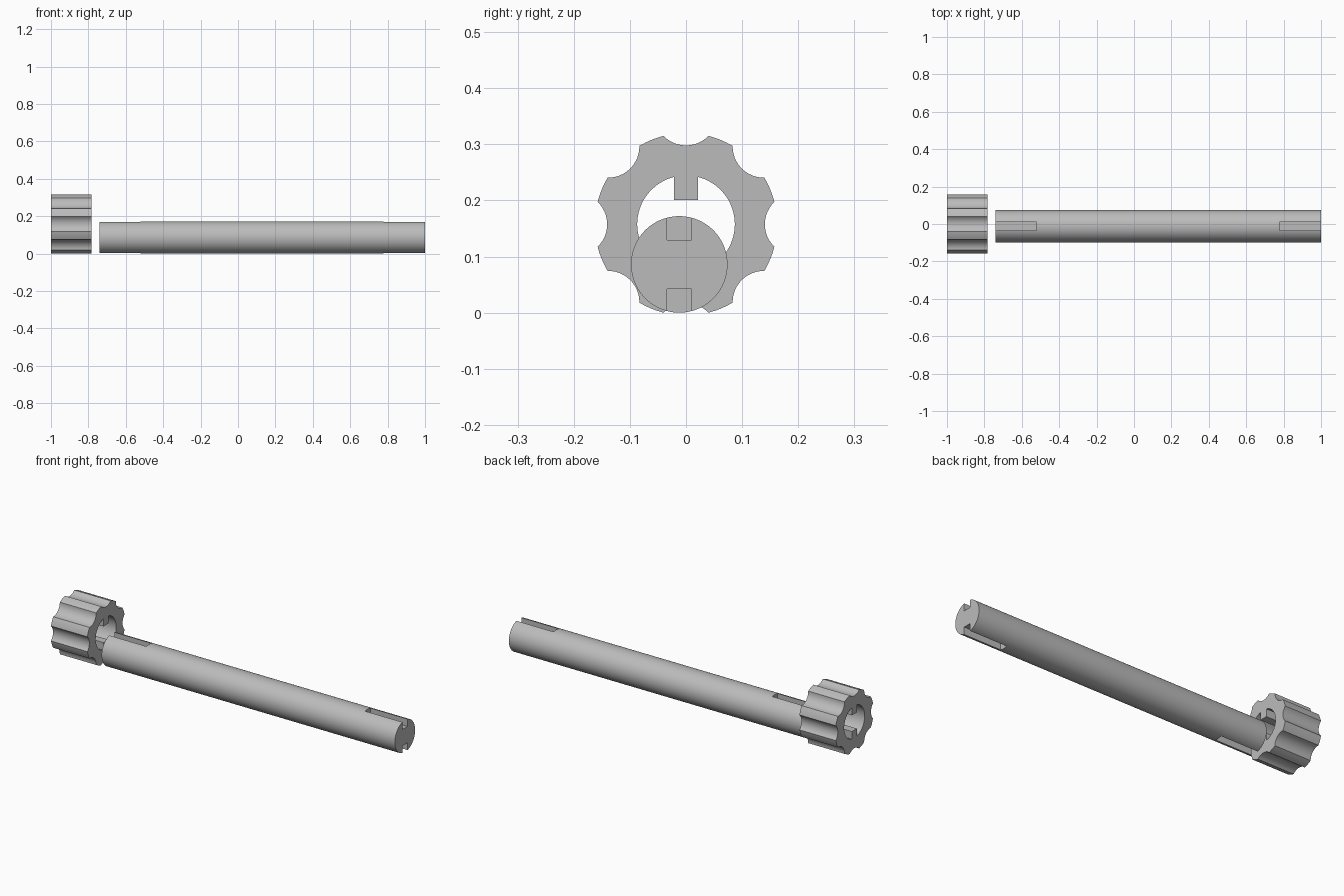
import bpy, bmesh, math
from mathutils import Matrix, Vector

if "Cube" in bpy.data.objects:
    bpy.data.objects.remove(bpy.data.objects["Cube"])

grey = bpy.data.materials.new("light_grey")
grey.diffuse_color = (0.5, 0.5, 0.5, 1)
grey.use_nodes = True
grey.node_tree.nodes["Principled BSDF"].inputs["Base Color"].default_value = grey.diffuse_color

# local x, y, z -> world y, z, x
TO_X_AXIS = Matrix.Rotation(math.pi / 2, 4, 'Z') @ Matrix.Rotation(math.pi / 2, 4, 'X')


def arc(cx, cy, r, a0, a1, n):
    """Points along an arc, angles in radians, both ends included."""
    return [(cx + r * math.cos(a0 + (a1 - a0) * i / n),
             cy + r * math.sin(a0 + (a1 - a0) * i / n)) for i in range(n + 1)]


def finish(ob):
    """Assign the colour and smooth the round surfaces."""
    ob.data.materials.clear()
    ob.data.materials.append(grey)
    bpy.ops.object.select_all(action='DESELECT')
    ob.select_set(True)
    bpy.context.view_layer.objects.active = ob
    bpy.ops.object.shade_smooth_by_angle(angle=math.radians(25))


def extrude_outlines(name, outlines, x0, x1, y, z):
    """Fill closed outlines (holes allowed) and extrude them along x."""
    cu = bpy.data.curves.new(name, 'CURVE')
    cu.dimensions, cu.fill_mode = '2D', 'BOTH'
    cu.extrude = (x1 - x0) / 2
    for pts in outlines:
        sp = cu.splines.new('POLY')
        sp.points.add(len(pts) - 1)
        for p, co in zip(sp.points, pts):
            p.co = (co[0], co[1], 0, 1)
        sp.use_cyclic_u = True
    tmp = bpy.data.objects.new(name + "_outline", cu)
    bpy.context.collection.objects.link(tmp)
    bpy.context.view_layer.update()
    me = bpy.data.meshes.new_from_object(tmp.evaluated_get(bpy.context.evaluated_depsgraph_get()))
    bpy.data.objects.remove(tmp)
    me.transform(Matrix.Translation(((x0 + x1) / 2, y, z)) @ TO_X_AXIS)
    bm = bmesh.new()
    bm.from_mesh(me)
    bmesh.ops.remove_doubles(bm, verts=bm.verts, dist=1e-5)
    bmesh.ops.recalc_face_normals(bm, faces=bm.faces)
    bm.to_mesh(me)
    bm.free()
    ob = bpy.data.objects.new(name, me)
    bpy.context.collection.objects.link(ob)
    return ob


# Fluted knob: eight scooped flutes around the rim
R, HALF, FLOOR = 0.1625, 0.04, 0.1405
chord = math.sqrt(R * R - HALF * HALF)
sag = chord - FLOOR
scoop_r = (HALF ** 2 + sag ** 2) / (2 * sag)
scoop_c = FLOOR + scoop_r
edge = math.asin(HALF / R)
open_a = math.asin(HALF / scoop_r)
rim = []
for k in range(8):
    a = k * math.pi / 4
    cx, cy = scoop_c * math.cos(a), scoop_c * math.sin(a)
    rim += arc(cx, cy, scoop_r, a + math.pi + open_a, a + math.pi - open_a, 12)
    rim += arc(0, 0, R, a + edge, a + math.pi / 4 - edge, 4)[1:-1]

# Bore with two opposite square keys
BORE, KEY_W, KEY_IN = 0.087, 0.021, 0.0435
ka = math.acos(KEY_W / BORE)
bore = []
for s, start in ((1, -ka), (-1, math.pi - ka)):
    bore += arc(0, 0, BORE, start, start + 2 * ka, 32)
    bore += [(s * KEY_W, s * KEY_IN), (-s * KEY_W, s * KEY_IN)]
finish(extrude_outlines("fluted_knob", [rim, bore], -1, -0.784, 0, 0.1575))

# Round shaft
SY, SZ, SR = -0.012, 0.086, 0.086
X0, X1, SLOT = -0.741, 1.0, 0.221
shaft = extrude_outlines("slotted_shaft", [arc(0, 0, SR, 0, 2 * math.pi, 96)[:-1]], X0, X1, SY, SZ)

# Key slots: top and bottom at both ends
bm = bmesh.new()
for x in (X0, X1):
    for s in (1, -1):
        m = Matrix.Translation((x, SY, SZ + s * (0.0435 + 0.05))) @ Matrix.Diagonal((2 * SLOT, 0.0436, 0.1, 1))
        bmesh.ops.create_cube(bm, size=1, matrix=m)
me = bpy.data.meshes.new("slot_cutter")
bm.to_mesh(me)
bm.free()
cutter = bpy.data.objects.new("slot_cutter", me)
bpy.context.collection.objects.link(cutter)
cutter.hide_render = True
mod = shaft.modifiers.new("slots", 'BOOLEAN')
mod.operation, mod.object, mod.solver = 'DIFFERENCE', cutter, 'EXACT'
bpy.context.view_layer.objects.active = shaft
bpy.ops.object.modifier_apply(modifier=mod.name)
bpy.data.objects.remove(cutter)
finish(shaft)
